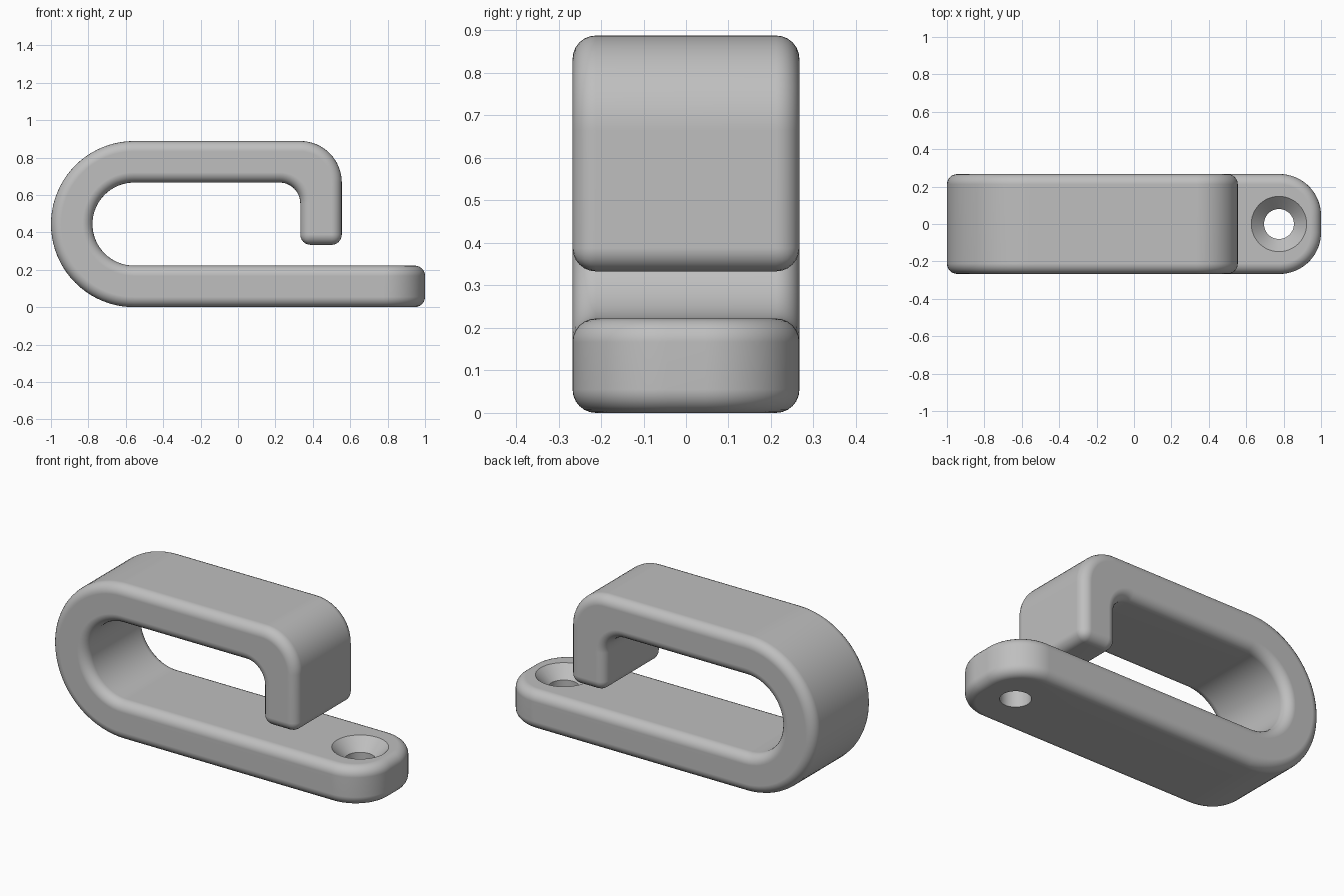
import bpy
import bmesh
from math import pi, sin, cos, radians

if "Cube" in bpy.data.objects:
    bpy.data.objects.remove(bpy.data.objects["Cube"], do_unlink=True)

THICK = 0.222          # bar thickness
HALF_W = 0.267         # half of the width in y
OUTER = 2 * THICK      # outer radius of the big bend
TOP = 2 * OUTER
BEND_X = -1 + OUTER
LIP_X = 1.5 * THICK    # inner face of the lip
FILLET = 0.055

steel = bpy.data.materials.new("plain_grey")
steel.use_nodes = True
grey = (0.52, 0.52, 0.52, 1)
steel.diffuse_color = grey
steel.node_tree.nodes["Principled BSDF"].inputs["Base Color"].default_value = grey


def arc(cx, cz, r, start, end, steps):
    """Points on an arc, angles in degrees."""
    angles = [radians(start + (end - start) * i / steps) for i in range(steps + 1)]
    return [(cx + r * cos(a), cz + r * sin(a)) for a in angles]


def make_object(name, bm):
    bmesh.ops.recalc_face_normals(bm, faces=bm.faces)
    mesh = bpy.data.meshes.new(name)
    bm.to_mesh(mesh)
    bm.free()
    mesh.materials.append(steel)
    obj = bpy.data.objects.new(name, mesh)
    bpy.context.collection.objects.link(obj)
    return obj


# Side outline: base bar, big bend, top bar and turned-down lip
outline = [(1, 0), (1, THICK)]
outline += arc(BEND_X, OUTER, THICK, 270, 90, 32)
outline += arc(LIP_X - THICK / 2, TOP - 1.5 * THICK, THICK / 2, 90, 0, 12)
outline += [(LIP_X, 1.5 * THICK), (LIP_X + THICK, 1.5 * THICK)]
outline += arc(LIP_X, TOP - THICK, THICK, 0, 90, 16)
outline += arc(BEND_X, OUTER, OUTER, 90, 270, 40)

bm = bmesh.new()
side = bm.faces.new([bm.verts.new((x, -HALF_W, z)) for x, z in outline])
extruded = bmesh.ops.extrude_face_region(bm, geom=[side], use_keep_orig=True)
moved = [v for v in extruded["geom"] if isinstance(v, bmesh.types.BMVert)]
bmesh.ops.translate(bm, verts=moved, vec=(0, 2 * HALF_W, 0))
bmesh.ops.recalc_face_normals(bm, faces=bm.faces)

# Round the free end of the base in plan
corners = [e for e in bm.edges if all(v.co.x > 0.99 for v in e.verts)
           and abs(e.verts[0].co.z - e.verts[1].co.z) > 0.1]
bmesh.ops.bevel(bm, geom=corners, offset=THICK, offset_type='OFFSET',
                segments=16, profile=0.5, affect='EDGES', clamp_overlap=False)

# Fillet every hard edge
hard = [e for e in bm.edges if e.calc_face_angle(0) > radians(30)]
bmesh.ops.bevel(bm, geom=hard, offset=FILLET, offset_type='OFFSET',
                segments=6, profile=0.5, affect='EDGES', clamp_overlap=False)
hook = make_object("hook_body", bm)

# Countersunk screw hole, turned from rings of radius and height
HOLE_X, HOLE_R, SINK_R = 0.775, 0.08, 0.148
sink = SINK_R - HOLE_R
rings = [(HOLE_R, -0.1), (HOLE_R, THICK - sink), (SINK_R, THICK), (SINK_R, THICK + 0.05)]
bm = bmesh.new()
loops = [[bm.verts.new((HOLE_X + r * cos(2 * pi * i / 48), r * sin(2 * pi * i / 48), z))
          for i in range(48)] for r, z in rings]
for low, high in zip(loops, loops[1:]):
    for i in range(48):
        j = (i + 1) % 48
        bm.faces.new((low[i], low[j], high[j], high[i]))
bm.faces.new(loops[0])
bm.faces.new(loops[-1])
cutter = make_object("screw_hole_cutter", bm)
cutter.hide_render = True

cut = hook.modifiers.new("screw_hole", 'BOOLEAN')
cut.operation = 'DIFFERENCE'
cut.solver = 'EXACT'
cut.object = cutter
bpy.ops.object.select_all(action='DESELECT')
hook.select_set(True)
bpy.context.view_layer.objects.active = hook
bpy.ops.object.modifier_apply(modifier=cut.name)
bpy.data.objects.remove(cutter, do_unlink=True)

# Smooth fillets with clean flat faces
bpy.ops.object.shade_smooth_by_angle(angle=radians(30))
hook.modifiers.new("flat_face_normals", 'WEIGHTED_NORMAL').keep_sharp = True
